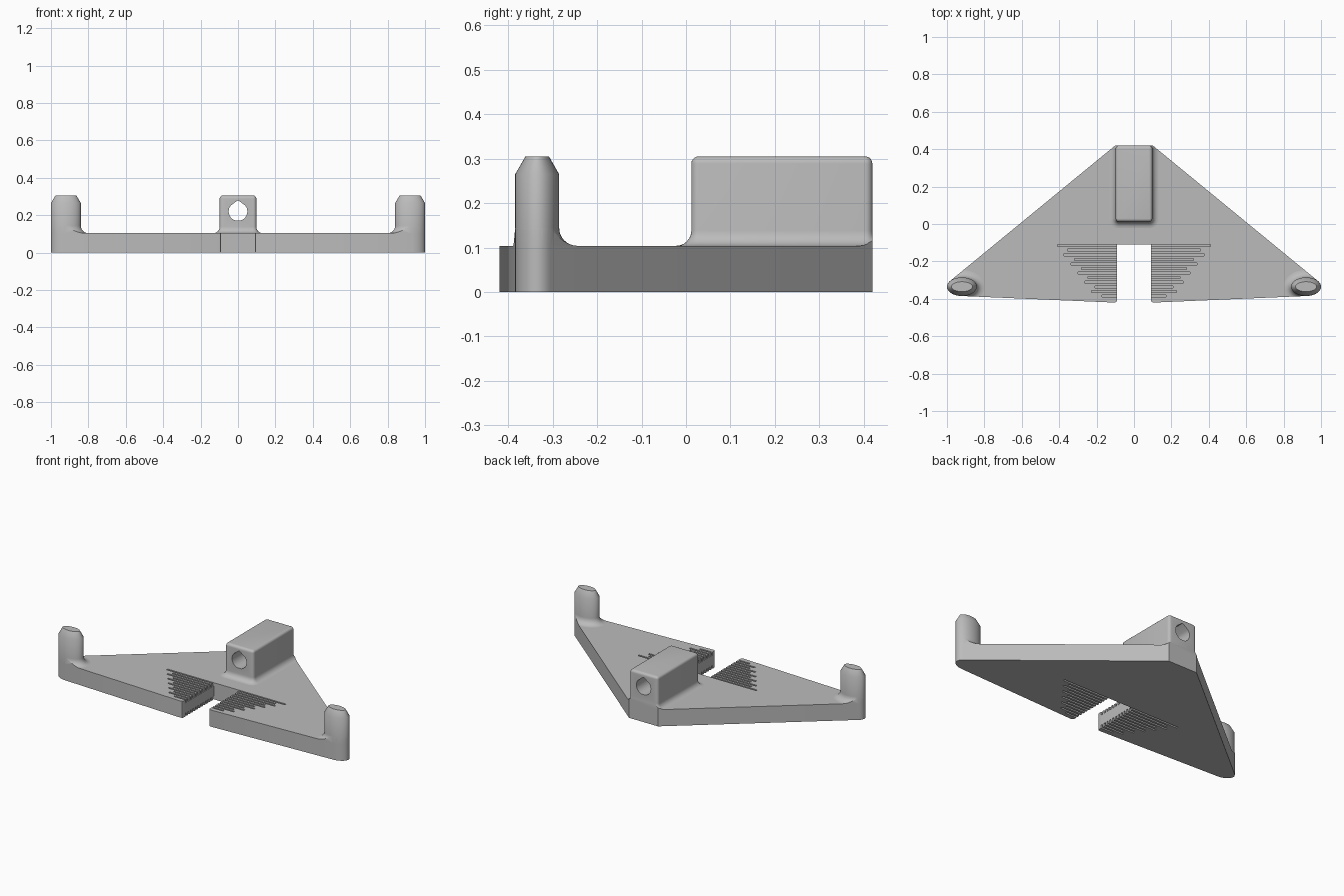
import bpy, bmesh, math
from mathutils import Vector
from mathutils.geometry import convex_hull_2d

if "Cube" in bpy.data.objects:
    bpy.data.objects.remove(bpy.data.objects["Cube"])

PLATE_TOP = 0.104
TOP = 0.305
POST_X, POST_Y, POST_A, POST_B = 0.92, -0.335, 0.08, 0.05
SEG = 48

grey = bpy.data.materials.new("light grey plastic")
grey.diffuse_color = (0.5, 0.5, 0.5, 1)
grey.use_nodes = True
grey.node_tree.nodes["Principled BSDF"].inputs["Base Color"].default_value = grey.diffuse_color


def ellipse(cx, cy, a, b):
    return [(cx + a * math.cos(2 * math.pi * i / SEG),
             cy + b * math.sin(2 * math.pi * i / SEG)) for i in range(SEG)]


def rounded_rect(x0, x1, y0, y1, r, n=5):
    pts = []
    for cx, cy, start in ((x1 - r, y1 - r, 0), (x0 + r, y1 - r, 90),
                          (x0 + r, y0 + r, 180), (x1 - r, y0 + r, 270)):
        for i in range(n + 1):
            t = math.radians(start + 90 * i / n)
            pts.append((cx + r * math.cos(t), cy + r * math.sin(t)))
    return pts


def make_object(name, bm):
    bmesh.ops.recalc_face_normals(bm, faces=bm.faces[:])
    mesh = bpy.data.meshes.new(name)
    bm.to_mesh(mesh)
    bm.free()
    mesh.materials.append(grey)
    obj = bpy.data.objects.new(name, mesh)
    bpy.context.collection.objects.link(obj)
    return obj


def loft(name, rings):
    """Skin a stack of equal-length rings of 3D points and cap both ends."""
    bm = bmesh.new()
    rows = [[bm.verts.new(p) for p in ring] for ring in rings]
    for low, high in zip(rows, rows[1:]):
        for i in range(len(low)):
            j = (i + 1) % len(low)
            bm.faces.new((low[i], low[j], high[j], high[i]))
    bm.faces.new(rows[0][::-1])
    bm.faces.new(rows[-1])
    return make_object(name, bm)


def at_z(points, z):
    return [(x, y, z) for x, y in points]


def fillet(r, n=6):
    """Concave foot: (outward offset, height) from the plate upward."""
    return [(r * (1 - math.sin(t)), PLATE_TOP + r * (1 - math.cos(t)))
            for t in (math.pi / 2 * i / n for i in range(n + 1))]


def cut(obj, cutter, operation):
    mod = obj.modifiers.new("cut", 'BOOLEAN')
    mod.operation, mod.solver, mod.object = operation, 'EXACT', cutter
    bpy.context.view_layer.objects.active = obj
    bpy.ops.object.modifier_apply(modifier=mod.name)
    bpy.data.objects.remove(cutter, do_unlink=True)


# Plate outline: hull around the post ends, with a slot in the front edge
points = [(0.1, 0.42), (-0.1, 0.42), (0.105, -0.42), (-0.105, -0.42)]
for side in (-1, 1):
    points += ellipse(side * POST_X, POST_Y, POST_A, POST_B)
hull = [points[i] for i in convex_hull_2d([Vector(p) for p in points])]
if sum(a[0] * b[1] - b[0] * a[1] for a, b in zip(hull, hull[1:] + hull[:1])) < 0:
    hull.reverse()
k = hull.index((-0.105, -0.42)) + 1
outline = hull[:k] + [(-0.094, -0.417), (-0.09, -0.408), (-0.09, -0.11),
                      (0.09, -0.11), (0.09, -0.408), (0.094, -0.417)] + hull[k:]
plate = loft("base_plate", [at_z(outline, 0), at_z(outline, PLATE_TOP)])

# Ruler grooves beside the slot, alternating long and short, on both faces
bm = bmesh.new()
for i in range(12):
    y = -0.1155 - 0.0245 * i
    end = 0.41 - 0.0184 * i - (0.036 if i % 2 else 0)
    for side in (-1, 1):
        for z in (0, PLATE_TOP):
            box = bmesh.ops.create_cube(bm, size=1)["verts"]
            for v in box:
                v.co = (side * ((0.08 + end) / 2 + v.co.x * (end - 0.08)),
                        y + v.co.y * 0.011, z + v.co.z * 0.04)
cut(plate, make_object("groove_cutter", bm), 'DIFFERENCE')


def trim_to_plate(obj):
    cut(obj, loft("trim", [at_z(hull, 0.05), at_z(hull, 0.5)]), 'INTERSECT')


# End posts: oval, with a flared foot and chamfered tip
profile = [(0.04, 0.1)] + fillet(0.04) + [(0, 0.265), (-0.023, TOP)]
for name, side in (("left_post", -1), ("right_post", 1)):
    post = loft(name, [at_z(ellipse(side * POST_X, POST_Y, POST_A - 0.0005 + d,
                                    POST_B - 0.0005 + d), z) for d, z in profile])
    trim_to_plate(post)

# Guide block: rounded box with a flared foot
R = 0.016
profile = [(0.034, 0.1)] + fillet(0.034)
profile += [(-R * (1 - math.cos(t)), TOP - R + R * math.sin(t))
            for t in (math.pi / 2 * i / 5 for i in range(6))]
block = loft("guide_block", [
    at_z(rounded_rect(-0.098 - d, 0.098 + d, 0.012 - d, 0.4195 + d,
                      max(0.017 + d, 0.0008)), z) for d, z in profile])
trim_to_plate(block)

# Teardrop hole running through the block, with a flat floor
HOLE_Z, HOLE_R = 0.22, 0.05
drop = [(HOLE_R * math.cos(t), max(HOLE_Z + HOLE_R * math.sin(t), 0.172))
        for t in (math.radians(a) for a in range(-220, 41, 10))]
drop = [p for i, p in enumerate(drop) if p[1] > 0.1721] 
low = [i for i, p in enumerate(drop) if p[0] > 0 and p[1] < HOLE_Z][0]
drop[low:low] = [(-0.0145, 0.172), (0.0145, 0.172)]
drop.append((0, 0.28))
cut(block, loft("hole_cutter", [[(x, y, z) for x, z in drop] for y in (-0.1, 0.5)]),
    'DIFFERENCE')

# Smooth shading with crisp edges
for obj in list(bpy.context.scene.objects):
    bpy.ops.object.select_all(action='DESELECT')
    obj.select_set(True)
    bpy.context.view_layer.objects.active = obj
    bpy.ops.object.shade_smooth_by_angle(angle=math.radians(30))
